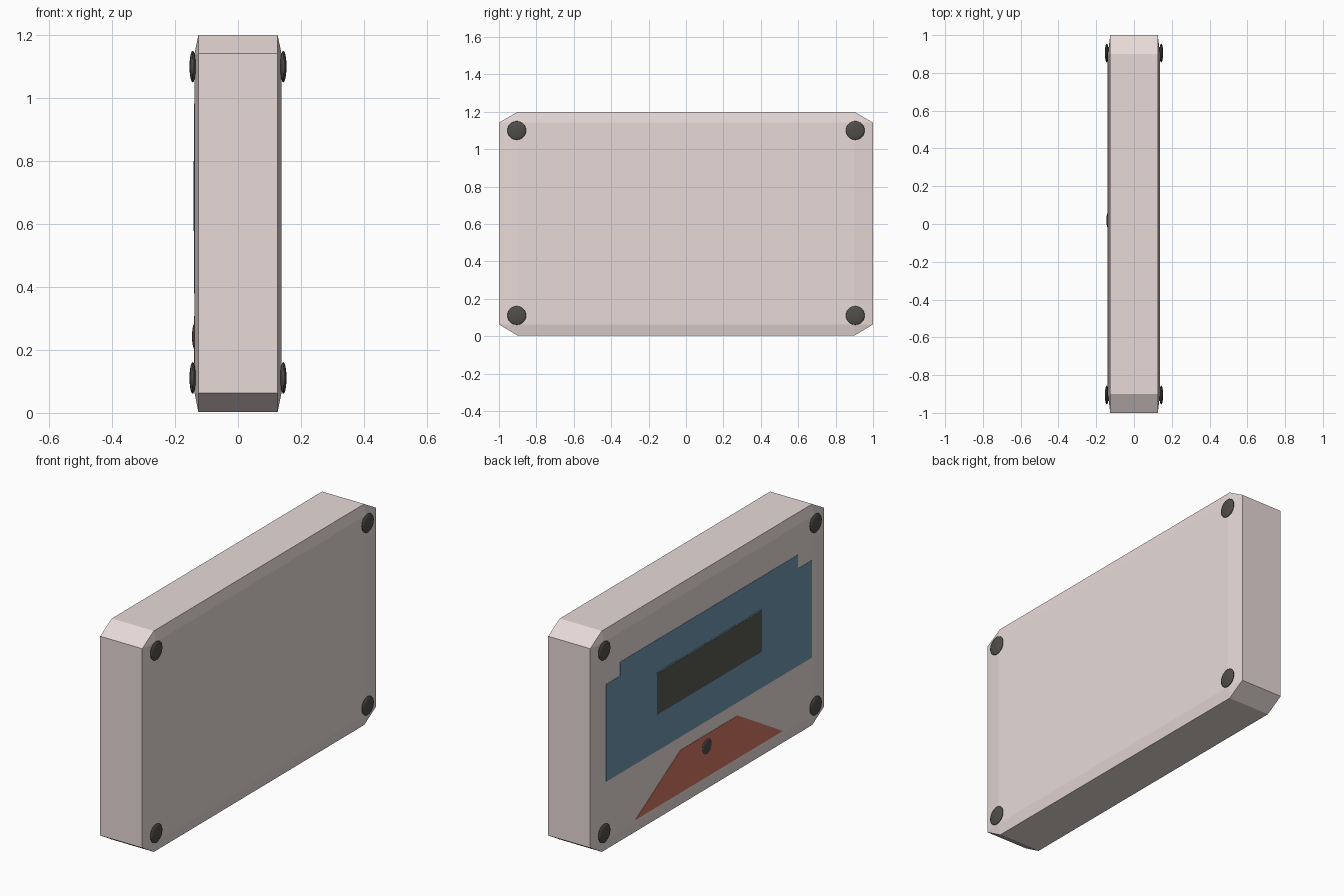
import bpy, bmesh

if "Cube" in bpy.data.objects:
    bpy.data.objects.remove(bpy.data.objects["Cube"])


def material(name, rgb):
    m = bpy.data.materials.new(name)
    m.diffuse_color = (*rgb, 1)
    m.use_nodes = True
    m.node_tree.nodes["Principled BSDF"].inputs["Base Color"].default_value = m.diffuse_color
    return m


SHELL = material("shell_pink_grey", (0.8, 0.70, 0.68))
BLUE = material("label_blue", (0.165, 0.31, 0.44))
RUST = material("plate_rust", (0.65, 0.19, 0.125))
DARK = material("window_dark", (0.10, 0.097, 0.083))
STEEL = material("screw_dark", (0.08, 0.076, 0.067))


def finish(name, bm, mat):
    bmesh.ops.recalc_face_normals(bm, faces=bm.faces)
    me = bpy.data.meshes.new(name)
    bm.to_mesh(me)
    bm.free()
    ob = bpy.data.objects.new(name, me)
    bpy.context.collection.objects.link(ob)
    me.materials.append(mat)
    return ob


def plate(name, half, x_out, mat, x_in=-0.13):
    """Extrude a y-z profile, mirrored across y = 0, between two x planes."""
    outline = half + [(-y, z) for y, z in reversed(half)]
    bm = bmesh.new()
    f = bm.faces.new([bm.verts.new((x_in, y, z)) for y, z in outline])
    ext = bmesh.ops.extrude_face_region(bm, geom=[f])["geom"]
    for v in ext:
        if isinstance(v, bmesh.types.BMVert):
            v.co.x = x_out
    return finish(name, bm, mat)


def screw(name, loc, size):
    bpy.ops.mesh.primitive_uv_sphere_add(segments=32, ring_count=16, location=loc)
    ob = bpy.context.object
    ob.name = name
    ob.scale = size
    bpy.ops.object.transform_apply(location=False, rotation=False, scale=True)
    bpy.ops.object.shade_smooth()
    ob.data.materials.append(STEEL)


# Shell: clipped-corner slab with gently raised rectangular faces
Z0, Z1 = 0.003, 1.2
bm = bmesh.new()
rim = [(0.9, Z0), (1, 0.063), (1, 1.142), (0.9, Z1)]
rim += [(-y, z) for y, z in reversed(rim)]
inner = [(0.9, 0.063), (0.9, 1.142), (-0.9, 1.142), (-0.9, 0.063)]
rings = []
for s in (-1, 1):
    r = [bm.verts.new((s * 0.126, y, z)) for y, z in rim]
    c = [bm.verts.new((s * 0.138, y, z)) for y, z in inner]
    rings.append(r)
    bm.faces.new(c)
    for i in range(4):
        a, b, d = r[2 * i], r[2 * i + 1], r[(2 * i + 2) % 8]
        bm.faces.new((a, b, c[i]))                      # corner facet
        bm.faces.new((b, d, c[(i + 1) % 4], c[i]))      # sloped border
for i in range(8):
    j = (i + 1) % 8
    bm.faces.new((rings[0][i], rings[0][j], rings[1][j], rings[1][i]))
finish("shell", bm, SHELL)

# Label with stepped top corners, window and lower plate on the left face
plate("label", [(0.88, 0.38), (0.88, 0.907), (0.76, 0.907), (0.76, 0.982)], -0.1395, BLUE)
plate("window_rim", [(0.46, 0.577), (0.46, 0.807)], -0.1405, BLUE)
plate("window", [(0.45, 0.577), (0.45, 0.80)], -0.1415, DARK)
plate("lower_plate", [(0.63, 0.077), (0.245, 0.308)], -0.1395, RUST)

# Domed screws: four per side plus a small one on the lower plate
for s in (-1, 1):
    for y in (-0.905, 0.905):
        for z in (0.111, 1.1):
            screw("corner_screw", (s * 0.144, y, z), (0.01, 0.05, 0.05))
screw("plate_screw", (-0.138, 0.02, 0.243), (0.008, 0.04, 0.04))
